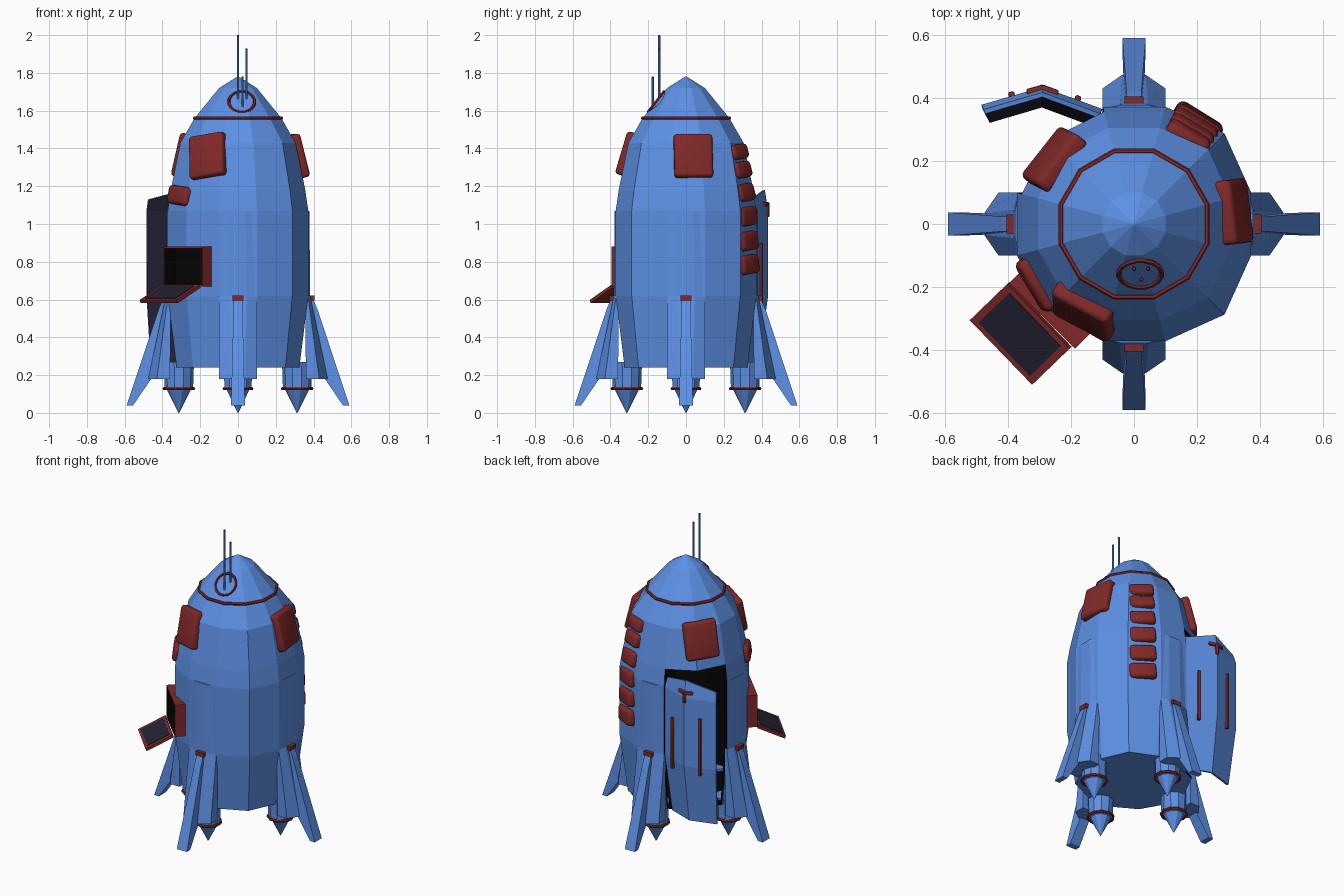
import bpy, bmesh, math
from mathutils import Matrix, Vector

if "Cube" in bpy.data.objects:
    bpy.data.objects.remove(bpy.data.objects["Cube"])

def material(name, col):
    m = bpy.data.materials.new(name)
    m.diffuse_color = (*col, 1)
    m.use_nodes = True
    m.node_tree.nodes["Principled BSDF"].inputs["Base Color"].default_value = m.diffuse_color
    return m

BLUE = material("hull blue", (0.11, 0.28, 0.78))
RED = material("dark red", (0.22, 0.022, 0.022))
NAVY = material("dark navy", (0.016, 0.016, 0.035))
BLACK = material("interior black", (0.0015, 0.0015, 0.002))

def finish(bm, name, mats, matrix=None, smooth=False):
    bmesh.ops.recalc_face_normals(bm, faces=bm.faces)
    if matrix is not None:
        bm.transform(matrix)
    me = bpy.data.meshes.new(name)
    bm.to_mesh(me)
    bm.free()
    for m in mats:
        me.materials.append(m)
    ob = bpy.data.objects.new(name, me)
    bpy.context.collection.objects.link(ob)
    if smooth:
        bpy.ops.object.select_all(action='DESELECT')
        bpy.context.view_layer.objects.active = ob
        ob.select_set(True)
        bpy.ops.object.shade_smooth_by_angle(angle=math.radians(40))
    return ob

def place(az, r, z, tilt=0, roll=0):
    """Frame with local x = tangent, y = outward, z = up."""
    a = math.radians(az)
    return (Matrix.Translation((r * math.cos(a), r * math.sin(a), z))
            @ Matrix.Rotation(a - math.pi / 2, 4, 'Z')
            @ Matrix.Rotation(math.radians(tilt), 4, 'X')
            @ Matrix.Rotation(math.radians(roll), 4, 'Y'))

def loft(sections, closed=True):
    bm = bmesh.new()
    rows = [[bm.verts.new(p) for p in s] for s in sections]
    n = len(rows[0])
    for a, b in zip(rows, rows[1:]):
        for i in range(n if closed else n - 1):
            j = (i + 1) % n
            bm.faces.new((a[i], a[j], b[j], b[i]))
    if closed:
        bm.faces.new(rows[0])
        bm.faces.new(rows[-1])
    return bm

def box(name, size, mat, matrix, bevel=0, seg=3):
    bm = bmesh.new()
    bmesh.ops.create_cube(bm, size=1)
    bm.transform(Matrix.Diagonal((*size, 1)))
    if bevel:
        bmesh.ops.bevel(bm, geom=bm.edges[:], offset=bevel, segments=seg, profile=0.5, affect='EDGES')
    return finish(bm, name, [mat], matrix, smooth=bevel > 0)

def lathe(name, prof, n, mat, matrix):
    return finish(loft([[(r * math.cos(2 * math.pi * (i + .5) / n), r * math.sin(2 * math.pi * (i + .5) / n), z)
                         for i in range(n)] for z, r in prof]), name, [mat], matrix)

def torus(name, R, r, n, mat, matrix, m=6):
    bm = bmesh.new()
    rows = []
    for i in range(n):
        a = 2 * math.pi * (i + .5) / n
        rows.append([bm.verts.new(((R + r * math.cos(b)) * math.cos(a), (R + r * math.cos(b)) * math.sin(a),
                     r * math.sin(b))) for b in (2 * math.pi * k / m for k in range(m))])
    for i in range(n):
        for k in range(m):
            a, b = rows[i], rows[(i + 1) % n]
            bm.faces.new((a[k], b[k], b[(k + 1) % m], a[(k + 1) % m]))
    return finish(bm, name, [mat], matrix)

# Hull cross-section: twelve sides, diagonal corners slightly further out below the nose
CORNER = {45: 1.055, 135: 1.03, 225: 1.0, 315: 1.055}

def hull_point(az, hw, z):
    r = hw / math.cos(math.radians(15)) * (CORNER.get(round(az), 1) if z < 1.5 else 1)
    return Vector((r * math.cos(math.radians(az)), r * math.sin(math.radians(az)), z))

PROFILE = [(.24, .325), (.62, .372), (1.07, .372), (1.18, .356), (1.43, .305),
           (1.56, .23), (1.72, .1), (1.78, .004)]

# Hull with an open doorway at the back left
bm = loft([[hull_point(15 + 30 * i, hw, z) for i in range(12)] for z, hw in PROFILE])
door_faces = []
for f in bm.faces:
    c = f.calc_center_median()
    if 105 < math.degrees(math.atan2(c.y, c.x)) < 165 and .25 < c.z < 1.18 and c.xy.length > .2:
        door_faces.append(f)
bmesh.ops.recalc_face_normals(bm, faces=bm.faces)
bmesh.ops.delete(bm, geom=door_faces, context='FACES')
hull = finish(bm, "hull", [BLUE, BLACK])
sol = hull.modifiers.new("wall", 'SOLIDIFY')
sol.thickness, sol.offset, sol.material_offset, sol.material_offset_rim = .02, -1, 1, 1

# Recess in the hull for the locker
cutter = box("locker_cutter", (.284, .2, .2), BLUE, place(225, .425, .775))
cutter.hide_render = True
cutter.hide_viewport = True
cut = hull.modifiers.new("locker_recess", 'BOOLEAN')
cut.operation, cut.solver, cut.object = 'DIFFERENCE', 'EXACT', cutter

# Open door, hull-shaped and swung around its hinge
rows = [[hull_point(a, hw, z - (.05 if z > 1.1 and a != 135 else 0)) for a in (105, 135, 165)]
        for z, hw in PROFILE[:4]]
hinge = Vector((-.1, .365, 0))
swing = Matrix.Translation(hinge) @ Matrix.Rotation(math.radians(-47), 4, 'Z') @ Matrix.Translation((.1, -.372, 0))
bm = loft(rows, closed=False)
bmesh.ops.recalc_face_normals(bm, faces=bm.faces)
for f in bm.faces:
    c = f.calc_center_median()
    if f.normal.dot(Vector((c.x, c.y, 0))) < 0:
        f.normal_flip()
me = bpy.data.meshes.new("door")
bm.transform(swing)
bm.to_mesh(me)
bm.free()
for m in (BLUE, NAVY):
    me.materials.append(m)
door = bpy.data.objects.new("door", me)
bpy.context.collection.objects.link(door)
sol = door.modifiers.new("thickness", 'SOLIDIFY')
sol.thickness, sol.offset, sol.material_offset = .015, -1, 1

# Red trim on the door
def on_door(az_from, t, z):
    hw = .372 if z < 1.07 else .366
    a = swing @ hull_point(az_from, hw, z)
    b = swing @ hull_point(az_from + 30, hw, z)
    d = (b - a).normalized()
    return Matrix.Translation(a.lerp(b, t)) @ Matrix.Rotation(math.atan2(d.y, d.x), 4, 'Z')
box("door_strip_inner", (.02, .028, .34), RED, on_door(105, .42, .73), .006, 2)
box("door_strip_outer", (.02, .028, .38), RED, on_door(135, .5, .76), .006, 2)
for s in (-1, 1):
    box("door_handle_arm_%d" % s, (.055, .028, .022), RED,
        on_door(105 if s < 0 else 135, .88 if s < 0 else .12, 1.105), .006, 2)
box("door_handle_stem", (.022, .026, .065), RED, on_door(105, 1, 1.07), .006, 2)

# Fins, ribs, clips and engines on the four axes
for k, side in enumerate(("right", "back", "left", "front")):
    M = place(90 * k, 0, 0)
    def sect(z, w, inner, mid, nose, out):
        return [(-w, inner, z), (-w, mid, z), (-nose, out, z), (nose, out, z), (w, mid, z), (w, inner, z)]
    finish(loft([sect(.18, .1, .36, .43, .035, .475), sect(.62, .1, .355, .37, .045, .382),
                 sect(1.07, .075, .355, .371, .04, .378)]), side + "_fin_root", [BLUE], M)
    outline = [(.36, .62), (.39, .62), (.42, .55), (.59, .04), (.555, .04), (.46, .18), (.38, .24)]
    def half(z):
        return .037 - .015 * (z - .04) / .58
    finish(loft([[(s * half(z), d, z) for d, z in outline] for s in (-1, 1)]), side + "_fin_blade", [BLUE], M)
    box(side + "_fin_clip", (.06, .03, .028), RED, M @ Matrix.Translation((0, .39, .607)))
    E = M @ Matrix.Translation((0, .313, 0))
    lathe(side + "_engine", [(0, .002), (.12, .062), (.125, .075), (.27, .08)], 10, BLUE, E)
    torus(side + "_engine_ring", .077, .009, 10, RED, E @ Matrix.Translation((0, 0, .128)))

# Nose ring
torus("nose_ring", .239, .009, 12, RED, Matrix.Translation((0, 0, 1.56)))

# Antenna socket and antennas
S = Matrix.Translation((.02, -.152, 1.643)) @ Matrix.Rotation(math.radians(52), 4, 'X')
lathe("antenna_socket", [(-.02, .068), (.008, .068)], 16, BLUE, S)
torus("antenna_socket_ring", .069, .008, 16, RED, S @ Matrix.Translation((0, 0, .008)))
for name, x, y, z0, z1 in (("tall", 0, -.142, 1.64, 2.0), ("middle", .045, -.142, 1.64, 1.93),
                           ("short", .024, -.176, 1.61, 1.78)):
    A = Matrix.Translation((x, y, 0))
    lathe("antenna_" + name, [(z0, .0065), (z1 - .008, .0065)], 8, BLUE, A)
    lathe("antenna_tip_" + name, [(z1 - .008, .007), (z1, .005)], 8, RED, A)

# Large cushions around the shoulder
for name, az, r, tilt, roll in (("front", 240, .32, 14, 9), ("right", 7, .318, 14, 0), ("back_left", 141, .325, 14, 3)):
    box("cushion_" + name, (.205, .06, .235), RED, place(az, r, 1.36, tilt, roll), .018)
box("cushion_small", (.185, .06, .1), RED, place(212, .36, 1.15, 8, -5), .022)

# Chain of six cushions down the back right side
for i, (z, r) in enumerate(((1.38, .32), (1.285, .34), (1.165, .36), (1.04, .374), (.91, .38), (.785, .383))):
    box("chain_cushion_%d" % (i + 1), (.15 + .003 * i, .064, .08 + .007 * min(i, 3)), RED,
        place(58, r, z, 14 if i < 3 else 3, 5), .022)

# Locker with hollow front
bm = bmesh.new()
bmesh.ops.create_cube(bm, size=1)
bm.transform(Matrix.Diagonal((.295, .1, .21, 1)))
bmesh.ops.recalc_face_normals(bm, faces=bm.faces)
front = max(bm.faces, key=lambda f: f.calc_center_median().y)
bmesh.ops.inset_region(bm, faces=[front], thickness=.012)
walls = bmesh.ops.inset_region(bm, faces=[front], thickness=.0005, depth=-.08)["faces"]
for f in walls + [front]:
    f.material_index = 1
finish(bm, "locker", [RED, BLACK], place(225, .362, .775))

# Locker lid folded down
L = place(224, .5, .63, -26)
box("locker_lid", (.285, .185, .018), RED, L)
box("locker_lid_panel", (.235, .15, .006), NAVY, L @ Matrix.Translation((0, 0, .009)))
